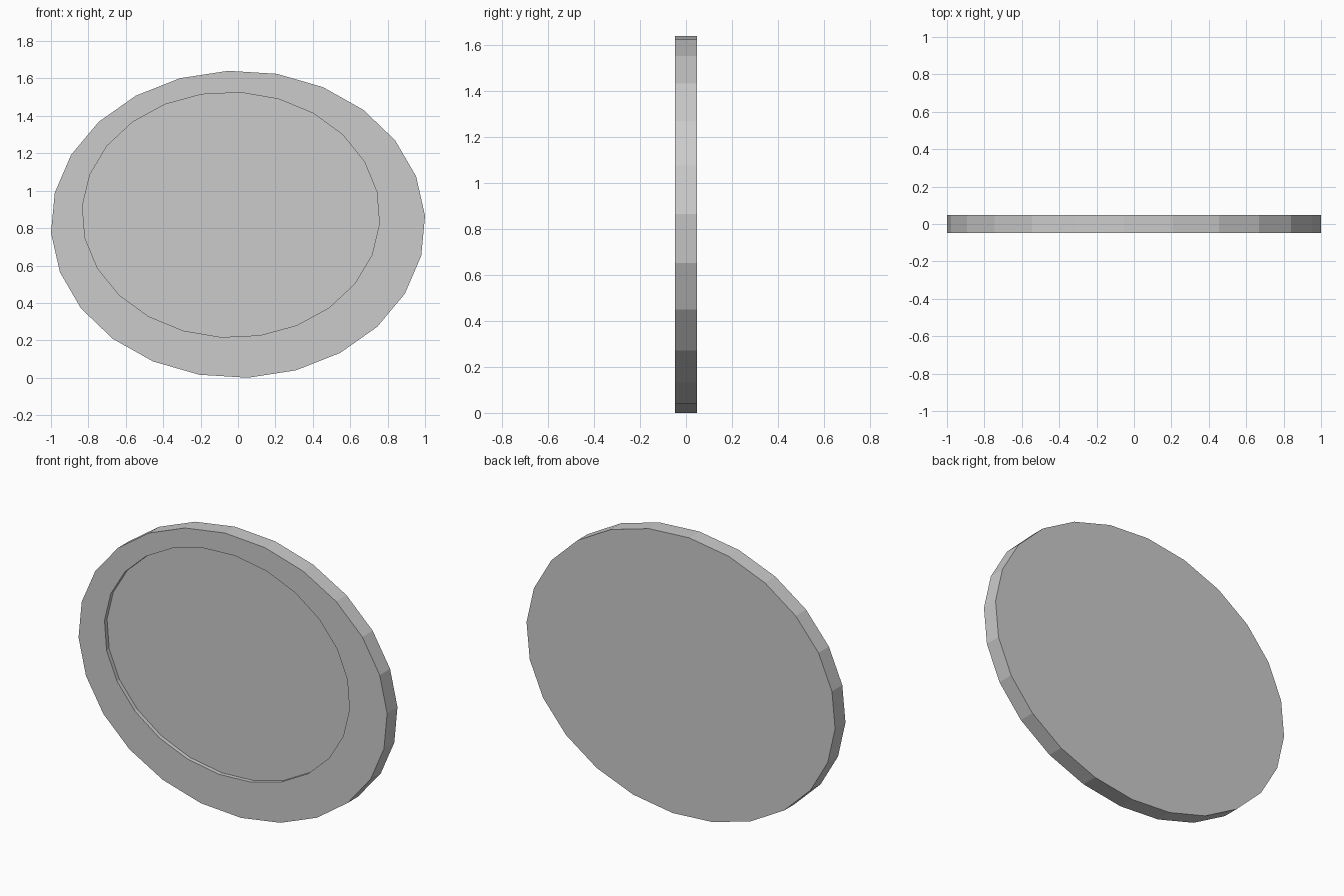
import bpy, bmesh
from math import sin, cos, tau

if "Cube" in bpy.data.objects:
    bpy.data.objects.remove(bpy.data.objects["Cube"])

SIDES = 24
FRONT, BACK, FLOOR = -0.048, 0.048, -0.024


def oval(bm, centre, up, side, y):
    """Ring of vertices on a slightly tilted oval in the xz plane at depth y."""
    ring = []
    for i in range(SIDES):
        c, s = cos(tau * i / SIDES), sin(tau * i / SIDES)
        ring.append(bm.verts.new((centre[0] + up[0] * c + side[0] * s, y,
                                  centre[1] + up[1] * c + side[1] * s)))
    return ring


def bridge(bm, a, b):
    for i in range(SIDES):
        j = (i + 1) % SIDES
        bm.faces.new((a[i], a[j], b[j], b[i]))


bm = bmesh.new()
outer = ((0, 0.8205), (-0.053, 0.8205), (1.0, 0.0455))
inner = ((-0.038, 0.871), (0.051, 0.654), (0.794, -0.048))

# Outer rim, front border and wall of the shallow off-centre recess
rings = [oval(bm, *outer, BACK), oval(bm, *outer, FRONT),
         oval(bm, *inner, FRONT), oval(bm, *inner, FLOOR)]
for a, b in zip(rings, rings[1:]):
    bridge(bm, a, b)

# Flat back and recess floor
bm.faces.new(rings[0])
bm.faces.new(rings[3])
bmesh.ops.recalc_face_normals(bm, faces=bm.faces[:])

mesh = bpy.data.meshes.new("recessed_disc")
bm.to_mesh(mesh)
bm.free()
disc = bpy.data.objects.new("recessed_disc", mesh)
bpy.context.collection.objects.link(disc)
